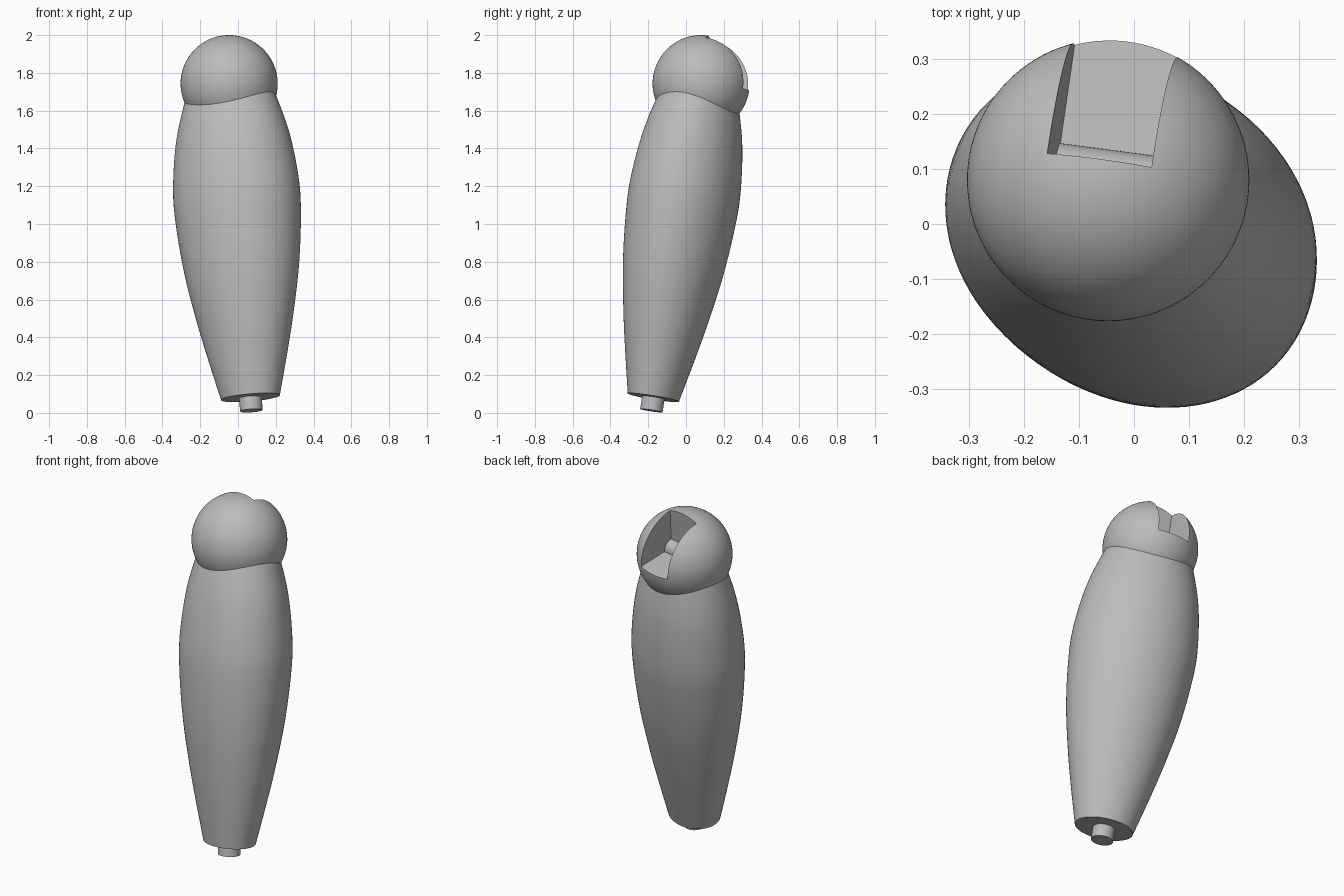
import bpy, bmesh, math
from mathutils import Matrix, Vector

if "Cube" in bpy.data.objects:
    bpy.data.objects.remove(bpy.data.objects["Cube"])

# Tilted local frame with its origin at the ball centre; local z runs along the limb
CENTRE = Vector((-0.047, 0.08, 1.743))
AXIS = Vector((-0.067, 0.15, 0.986)).normalized()
SIDE = Vector((0.985, -0.13, 0.087))
SIDE = (SIDE - AXIS * SIDE.dot(AXIS)).normalized()
BACK = AXIS.cross(SIDE)
FRAME = Matrix.Translation(CENTRE) @ Matrix((SIDE, BACK, AXIS)).transposed().to_4x4()
BALL_R = 0.257

grey = bpy.data.materials.new("light_grey")
grey.diffuse_color = (0.5, 0.5, 0.5, 1)
grey.use_nodes = True
grey.node_tree.nodes["Principled BSDF"].inputs["Base Color"].default_value = grey.diffuse_color


def make(name, bm):
    bmesh.ops.recalc_face_normals(bm, faces=bm.faces[:])
    mesh = bpy.data.meshes.new(name)
    bm.to_mesh(mesh)
    bm.free()
    mesh.materials.append(grey)
    ob = bpy.data.objects.new(name, mesh)
    bpy.context.collection.objects.link(ob)
    ob.matrix_world = FRAME
    return ob


def smooth(ob):
    bpy.ops.object.select_all(action='DESELECT')
    ob.select_set(True)
    bpy.context.view_layer.objects.active = ob
    bpy.ops.object.shade_smooth_by_angle(angle=math.radians(30))


def catmull(pts, steps):
    """Smooth curve through (z, radius) points."""
    p = [Vector(q) for q in pts]
    p = [2 * p[0] - p[1]] + p + [2 * p[-1] - p[-2]]
    out = []
    for i in range(1, len(p) - 2):
        a, b, c, d = p[i - 1:i + 3]
        for s in range(steps):
            t = s / steps
            out.append(0.5 * (2 * b + (c - a) * t + (2 * a - 5 * b + 4 * c - d) * t * t
                              + (3 * b - a - 3 * c + d) * t ** 3))
    return out + [p[-2]]


def cylinder(name, radius, depth, matrix):
    bm = bmesh.new()
    bmesh.ops.create_cone(bm, cap_ends=True, segments=48, radius1=radius,
                          radius2=radius, depth=depth, matrix=matrix)
    ob = make(name, bm)
    smooth(ob)
    return ob


# Body: swelling limb with an oval cross-section
profile = [(-1.685, 0.147), (-1.463, 0.198), (-1.26, 0.241), (-1.007, 0.285),
           (-0.753, 0.311), (-0.55, 0.315), (-0.297, 0.285), (-0.094, 0.232), (-0.03, 0.205)]
SEG = 96
turn = math.radians(-15)  # long axis of the oval within the local frame
bm = bmesh.new()
rings = []
for z, r in catmull(profile, 6):
    ring = []
    for i in range(SEG):
        a = 2 * math.pi * i / SEG
        u, v = 1.088 * r * math.cos(a), 0.903 * r * math.sin(a)
        ring.append(bm.verts.new((u * math.cos(turn) - v * math.sin(turn),
                                  u * math.sin(turn) + v * math.cos(turn), z)))
    rings.append(ring)
for lo, hi in zip(rings, rings[1:]):
    for i in range(SEG):
        j = (i + 1) % SEG
        bm.faces.new((lo[i], lo[j], hi[j], hi[i]))
bm.faces.new(rings[0])
bm.faces.new(rings[-1])
smooth(make("limb_body", bm))

# Ball joint with a quarter slot cut into its upper back
bm = bmesh.new()
bmesh.ops.create_uvsphere(bm, u_segments=96, v_segments=64, radius=BALL_R,
                          matrix=Matrix.Rotation(0.023, 4, Vector((1, 2, 3)).normalized()))
ball = make("ball_joint", bm)

bm = bmesh.new()
bmesh.ops.create_cube(bm, size=1, matrix=Matrix.Translation((0, 0.25, 0.25))
                      @ Matrix.Diagonal((0.192, 0.5, 0.5, 1)))
cutter = make("slot_cutter", bm)
cutter.hide_render = True

mod = ball.modifiers.new("slot", 'BOOLEAN')
mod.operation = 'DIFFERENCE'
mod.solver = 'EXACT'
mod.object = cutter
bpy.context.view_layer.update()
bpy.context.view_layer.objects.active = ball
bpy.ops.object.modifier_apply(modifier=mod.name)
bpy.data.objects.remove(cutter)
smooth(ball)

# Hinge pin across the slot, and the peg under the limb
cylinder("hinge_pin", 0.055, 0.196, Matrix.Rotation(math.pi / 2, 4, 'Y'))
cylinder("bottom_peg", 0.06, 0.1, Matrix.Translation((0, 0, -1.705)))
